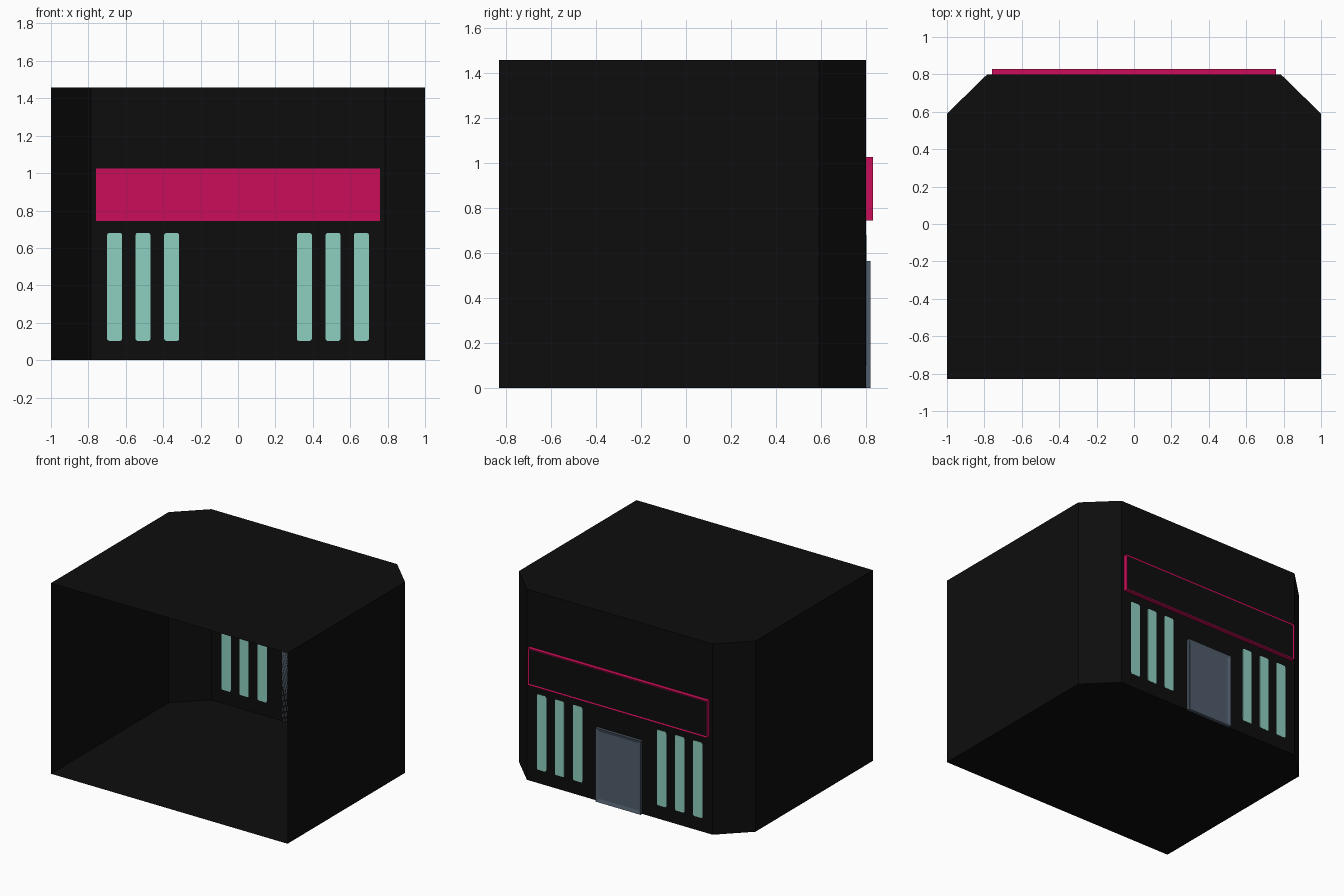
import bpy, bmesh
from mathutils import Vector

if "Cube" in bpy.data.objects:
    bpy.data.objects.remove(bpy.data.objects["Cube"])


def material(name, rgb):
    m = bpy.data.materials.new(name)
    m.diffuse_color = (*rgb, 1)
    m.use_nodes = True
    m.node_tree.nodes["Principled BSDF"].inputs["Base Color"].default_value = m.diffuse_color
    return m


BLACK = material("black", (0.004, 0.004, 0.004))
PINK = material("pink", (0.60, 0.004, 0.10))
TEAL = material("pale_teal", (0.27, 0.62, 0.53))
SLATE = material("slate", (0.08, 0.11, 0.15))


def finish(name, bm, *mats):
    mesh = bpy.data.meshes.new(name)
    bm.to_mesh(mesh)
    bm.free()
    for m in mats:
        mesh.materials.append(m)
    ob = bpy.data.objects.new(name, mesh)
    bpy.context.collection.objects.link(ob)
    return ob


def box(x0, x1, y0, y1, z0, z1):
    bm = bmesh.new()
    bmesh.ops.create_cube(bm, size=1)
    bmesh.ops.scale(bm, vec=(x1 - x0, y1 - y0, z1 - z0), verts=bm.verts)
    bmesh.ops.translate(bm, vec=((x0 + x1) / 2, (y0 + y1) / 2, (z0 + z1) / 2), verts=bm.verts)
    bm.normal_update()
    return bm


def inset_outer(bm, width, depth, mat_index):
    # Recessed panel in the face that looks towards +y
    face = [f for f in bm.faces if f.normal.y > 0.9][0]
    bmesh.ops.inset_region(bm, faces=[face], thickness=width)
    bmesh.ops.translate(bm, vec=(0, -depth, 0), verts=face.verts)
    face.material_index = mat_index


# Shell: chamfered floor plan, extruded, open on the -y side
WALL, H = 0.80, 1.457
plan = [(-1, -0.83), (1, -0.83), (1, 0.59), (0.785, WALL), (-0.785, WALL), (-1, 0.59)]
bm = bmesh.new()
floor = bm.faces.new([bm.verts.new((x, y, 0)) for x, y in plan])
ext = bmesh.ops.extrude_face_region(bm, geom=[floor], use_keep_orig=True)
top = [v for v in ext["geom"] if isinstance(v, bmesh.types.BMVert)]
bmesh.ops.translate(bm, vec=(0, 0, H), verts=top)
bmesh.ops.recalc_face_normals(bm, faces=bm.faces)
bm.normal_update()
bmesh.ops.delete(bm, geom=[f for f in bm.faces if f.normal.y < -0.9], context='FACES')
finish("building_shell", bm, BLACK)

# Sign board: pink box showing through the wall, black recessed panel outside
bm = box(-0.76, 0.76, WALL - 0.002, 0.83, 0.743, 1.025)
inset_outer(bm, 0.014, 0.004, 1)
finish("sign_board", bm, PINK, BLACK)

# Door with recessed panel
bm = box(-0.19, 0.19, WALL, 0.82, 0, 0.563)
inset_outer(bm, 0.035, 0.008, 0)
finish("door", bm, SLATE)

# Slit windows, visible from both sides of the wall
for side in (-1, 1):
    for i, x in enumerate((0.355, 0.508, 0.66)):
        cx = side * x
        bm = box(cx - 0.04, cx + 0.04, WALL - 0.002, WALL + 0.002, 0.103, 0.68)
        corners = [e for e in bm.edges
                   if abs((e.verts[0].co - e.verts[1].co).normalized().dot(Vector((0, 1, 0)))) > 0.9]
        bmesh.ops.bevel(bm, geom=corners, offset=0.012, segments=3, profile=0.5, affect='EDGES')
        finish(f"window_{'left' if side < 0 else 'right'}_{i + 1}", bm, TEAL)
